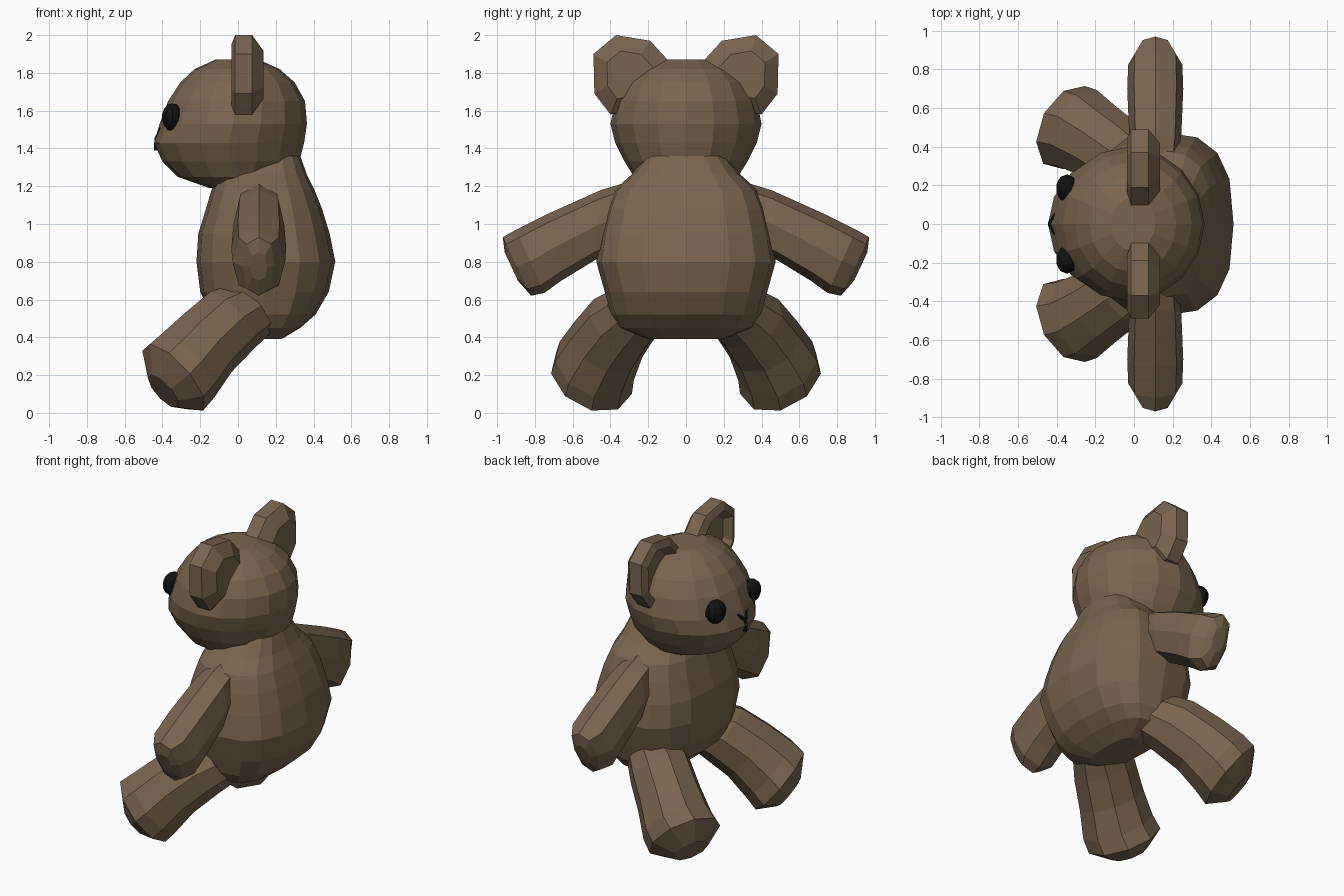
import bpy, bmesh, math
from mathutils import Vector

if "Cube" in bpy.data.objects:
    bpy.data.objects.remove(bpy.data.objects["Cube"])


def material(name, color):
    m = bpy.data.materials.new(name)
    m.diffuse_color = (*color, 1)
    m.use_nodes = True
    m.node_tree.nodes["Principled BSDF"].inputs["Base Color"].default_value = m.diffuse_color
    return m


fur = material("brown_fur", (0.19, 0.13, 0.08))
black = material("black", (0.006, 0.006, 0.006))


def spow(v, p):
    return math.copysign(abs(v) ** p, v)


def ring(c, u, v, n, e=2.0, off=0.0):
    """Superellipse ring of n points around c, spanned by u and v."""
    c, u, v = Vector(c), Vector(u), Vector(v)
    pts = []
    for i in range(n):
        a = 2 * math.pi * (i + off) / n
        pts.append(c + u * spow(math.cos(a), 2 / e) + v * spow(math.sin(a), 2 / e))
    return pts


def loft(name, rings, mat, side=1):
    """Skin matching rings, cap both ends; side=-1 mirrors across y."""
    bm = bmesh.new()
    loops = [[bm.verts.new((p[0], p[1] * side, p[2])) for p in r] for r in rings]
    n = len(loops[0])
    for a, b in zip(loops, loops[1:]):
        for i in range(n):
            j = (i + 1) % n
            bm.faces.new((a[i], a[j], b[j], b[i]))
    bm.faces.new(loops[0])
    bm.faces.new(loops[-1])
    bmesh.ops.recalc_face_normals(bm, faces=bm.faces)
    me = bpy.data.meshes.new(name)
    bm.to_mesh(me)
    bm.free()
    me.materials.append(mat)
    ob = bpy.data.objects.new(name, me)
    bpy.context.collection.objects.link(ob)
    return ob


def stack(name, rows, n, e):
    """Horizontal rings from rows of (z, front x, back x, half width)."""
    loft(name, [ring(((f + b) / 2, 0, z), ((b - f) / 2, 0, 0), (0, w, 0), n, e)
                for z, f, b, w in rows], fur)


# Torso, boxy in plan and leaning back
stack("body", [(0.39, 0.08, 0.23, 0.20), (0.45, -0.06, 0.33, 0.35),
               (0.52, -0.14, 0.41, 0.395), (0.64, -0.20, 0.48, 0.43),
               (0.80, -0.22, 0.515, 0.475), (0.95, -0.21, 0.485, 0.45),
               (1.08, -0.17, 0.445, 0.42), (1.18, -0.14, 0.405, 0.38),
               (1.26, -0.10, 0.365, 0.29), (1.36, -0.05, 0.33, 0.21)], 16, 2.7)

# Head with low muzzle
stack("head", [(1.19, -0.15, 0.12, 0.17), (1.25, -0.32, 0.26, 0.275),
               (1.33, -0.40, 0.325, 0.325), (1.43, -0.445, 0.35, 0.375),
               (1.53, -0.415, 0.365, 0.40), (1.65, -0.37, 0.355, 0.375),
               (1.75, -0.305, 0.30, 0.325), (1.82, -0.23, 0.22, 0.25),
               (1.87, -0.12, 0.11, 0.14)], 16, 1.95)

# Ear outline in (y, z)
EAR = [(0.08, 1.85), (0.19, 1.97), (0.37, 2.0), (0.49, 1.9),
       (0.485, 1.69), (0.40, 1.58), (0.27, 1.6), (0.14, 1.7)]


def ear_ring(x, s):
    return [Vector((x, 0.31 + (y - 0.31) * s, 1.79 + (z - 1.79) * s)) for y, z in EAR]


# Arm rings: top (y, z), bottom (y, z), half depth in x
ARM = [((0.25, 1.24), (0.33, 0.88), 0.11), ((0.45, 1.18), (0.48, 0.81), 0.135),
       ((0.74, 1.05), (0.66, 0.70), 0.145), ((0.90, 0.97), (0.75, 0.635), 0.14),
       ((0.97, 0.93), (0.82, 0.62), 0.085), ((0.96, 0.85), (0.89, 0.70), 0.045)]

# Leg rings: centre, radius
LEG = [((0.06, 0.26, 0.55), 0.17), ((-0.04, 0.33, 0.49), 0.195),
       ((-0.17, 0.42, 0.37), 0.205), ((-0.275, 0.485, 0.25), 0.225),
       ((-0.34, 0.50, 0.185), 0.232), ((-0.395, 0.515, 0.115), 0.115)]
axis = Vector((-0.40, 0.20, -0.36)).normalized()
leg_u = axis.cross(Vector((0, 1, 0))).normalized()
leg_v = axis.cross(leg_u)

for side, tag in ((1, "left"), (-1, "right")):
    # Ear with hollowed front
    loft("ear_" + tag, [ear_ring(0.02, 0.6), ear_ring(-0.035, 0.76), ear_ring(-0.015, 1),
                        ear_ring(0.075, 1), ear_ring(0.135, 0.6)], fur, side)
    # Arm
    rings = []
    for (ty, tz), (by, bz), d in ARM:
        rings.append(ring((0.11, (ty + by) / 2, (tz + bz) / 2),
                          (0, (ty - by) / 2, (tz - bz) / 2), (d, 0, 0), 8, 2.5))
    loft("arm_" + tag, rings, fur, side)
    # Leg
    loft("leg_" + tag, [ring(c, leg_u * r, leg_v * r, 9) for c, r in LEG], fur, side)
    # Eye
    bpy.ops.mesh.primitive_uv_sphere_add(segments=10, ring_count=7, radius=1,
                                         location=(-0.348, 0.185 * side, 1.565))
    eye = bpy.context.object
    eye.name = "eye_" + tag
    eye.scale = (0.058, 0.074, 0.074)
    eye.data.materials.append(black)

# Nose with short tail, a thin plate on the muzzle
NOSE = [(-0.055, 1.51), (0.055, 1.51), (0.012, 1.455), (0.01, 1.39),
        (-0.01, 1.39), (-0.012, 1.455)]
loft("nose", [[Vector((-0.449 + max(0, z - 1.44) * 0.25 + abs(y) * 0.3 + dx, y, z))
               for y, z in NOSE] for dx in (0, 0.05)], black)
